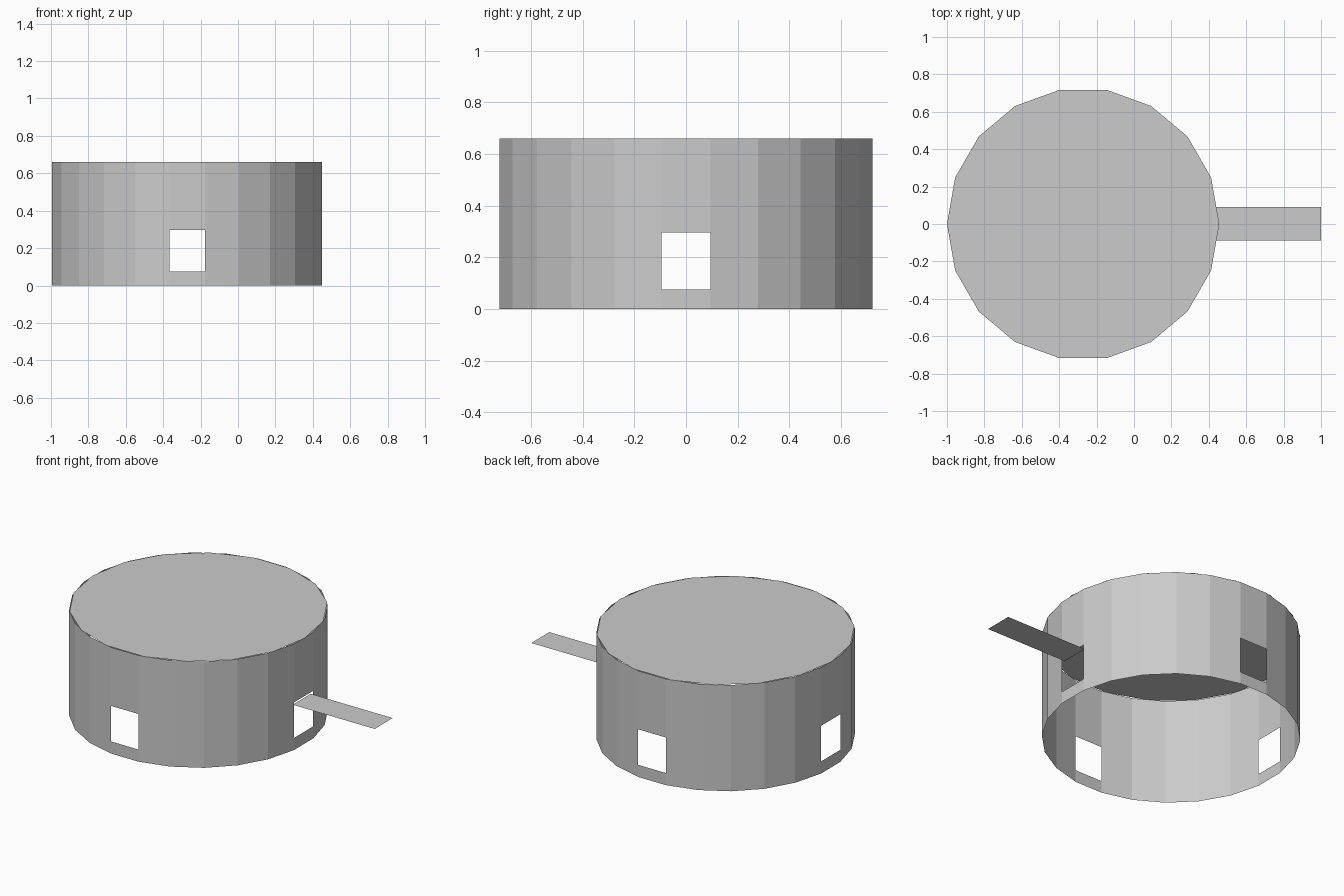
import bpy, bmesh, math

if "Cube" in bpy.data.objects:
    bpy.data.objects.remove(bpy.data.objects["Cube"])

CX, R = -0.272, 0.728          # drum axis and radius
H, Z0, Z1 = 0.66, 0.075, 0.296  # wall height, opening bottom and top

grey = bpy.data.materials.new("plain grey")
grey.diffuse_color = (0.6, 0.6, 0.6, 1)
grey.use_nodes = True
grey.node_tree.nodes["Principled BSDF"].inputs["Base Color"].default_value = grey.diffuse_color


def finish(bm, name):
    mesh = bpy.data.meshes.new(name)
    bm.to_mesh(mesh)
    bm.free()
    mesh.materials.append(grey)
    obj = bpy.data.objects.new(name, mesh)
    bpy.context.collection.objects.link(obj)
    return obj


def ring(bm, sides, z, offset=0.0):
    step = 2 * math.pi / sides
    return [bm.verts.new((CX + R * math.cos((i + offset) * step),
                          R * math.sin((i + offset) * step), z))
            for i in range(sides)]


# 24-sided thin wall; the four facets facing the axes have openings
bm = bmesh.new()
levels = [0, Z0, Z1, H]
rings = [ring(bm, 24, z, -0.5) for z in levels]
for band in range(3):
    low, high = rings[band], rings[band + 1]
    for i in range(24):
        if band == 1 and i % 6 == 0:
            continue
        j = (i + 1) % 24
        bm.faces.new((low[i], low[j], high[j], high[i]))
finish(bm, "round_wall")

# 18-sided flat lid
bm = bmesh.new()
bm.faces.new(ring(bm, 18, H))
finish(bm, "flat_roof")

# Thin flap reaching out over the right opening
bm = bmesh.new()
bm.faces.new([bm.verts.new((x, y, 0.276)) for x, y in
              ((0.437, -0.087), (1.0, -0.087), (1.0, 0.09), (0.437, 0.09))])
finish(bm, "door_flap")
